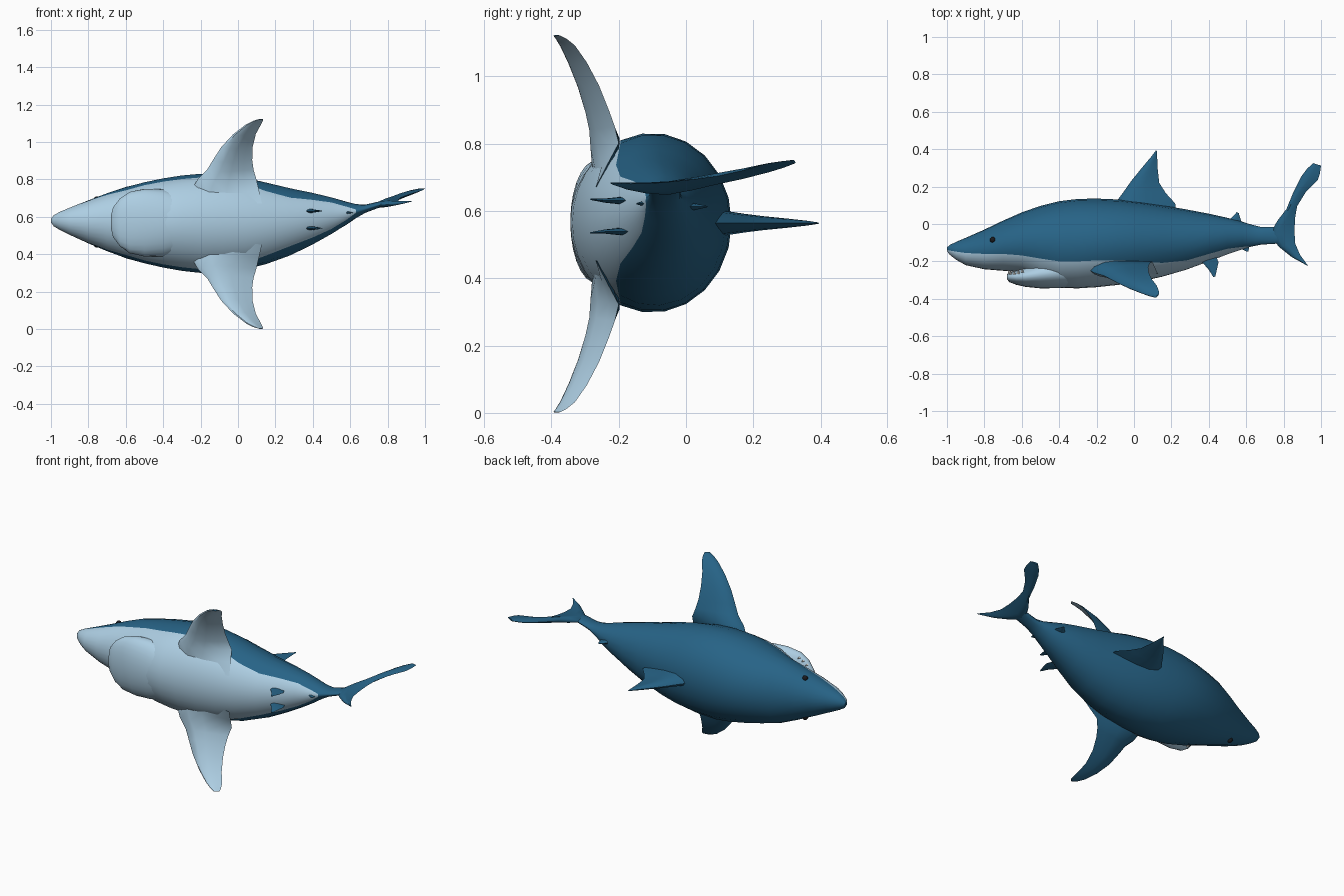
import bpy, bmesh, math
from mathutils import Vector


def material(name, rgb):
    m = bpy.data.materials.new(name)
    m.diffuse_color = (*rgb, 1)
    return m


BLUE = material("deep blue", (0.02, 0.125, 0.24))
PALE = material("pale blue", (0.42, 0.62, 0.77))
BLACK = material("black", (0.01, 0.01, 0.012))
WHITE = material("tooth white", (0.85, 0.85, 0.8))
MID = 0.562  # the animal lies on its side; this is its mid plane


def finish(name, bm, mats):
    bmesh.ops.recalc_face_normals(bm, faces=bm.faces)
    me = bpy.data.meshes.new(name)
    bm.to_mesh(me)
    bm.free()
    for m in mats:
        me.materials.append(m)
    ob = bpy.data.objects.new(name, me)
    bpy.context.collection.objects.link(ob)
    return ob


def skin(name, rings, upper, mats):
    """Bridge rings of points; the first 'upper' strips get material 0, the rest 1."""
    bm = bmesh.new()
    rows = [[bm.verts.new(p) for p in r] for r in rings]
    n = len(rows[0])
    for a, b in zip(rows, rows[1:]):
        for i in range(n):
            j = (i + 1) % n
            f = bm.faces.new((a[i], a[j], b[j], b[i]))
            f.material_index = 0 if i < upper else 1
    bm.faces.new(rows[0])
    bm.faces.new(rows[-1])
    return finish(name, bm, mats)


def loft(name, stations, mats, up=14, low=12):
    """Elliptical stations: x, top y, bottom y, half width, centre z, colour line y."""
    rings = []
    for x, top, bot, hw, zc, line in stations:
        c, a = (top + bot) / 2, (top - bot) / 2
        t = math.asin(max(-0.97, min(0.97, (line - c) / a)))
        angles = [t + (math.pi - 2 * t) * i / up for i in range(up)]
        angles += [math.pi - t + (math.pi + 2 * t) * i / low for i in range(low)]
        rings.append([(x, c + a * math.sin(g), zc + hw * math.cos(g)) for g in angles])
    return skin(name, rings, up, mats)


def fin(name, sections, normal, mats=(BLUE, BLUE)):
    """Sections: leading point, trailing point, thickness; a lens-shaped blade."""
    n = Vector(normal).normalized()
    shape = [(0.0, 0.0), (0.06, 0.55), (0.25, 1.0), (0.5, 0.85), (0.78, 0.4), (1.0, 0.0)]
    rings = []
    for le, te, t in sections:
        le, te = Vector(le), Vector(te)
        up = [le.lerp(te, f) + n * (h * t / 2) for f, h in shape]
        down = [le.lerp(te, f) - n * (h * t / 2) for f, h in shape[-2:0:-1]]
        rings.append(up + down)
    return skin(name, rings, len(shape) - 1, mats)


# Body
loft("body", [
    (-1.0, -0.125, -0.145, 0.010, 0.580, -0.138),
    (-0.985, -0.112, -0.165, 0.030, 0.579, -0.142),
    (-0.95, -0.095, -0.192, 0.050, 0.578, -0.148),
    (-0.90, -0.074, -0.220, 0.073, 0.576, -0.155),
    (-0.80, -0.030, -0.242, 0.115, 0.573, -0.160),
    (-0.70, 0.018, -0.250, 0.155, 0.571, -0.160),
    (-0.60, 0.062, -0.258, 0.192, 0.569, -0.168),
    (-0.50, 0.097, -0.310, 0.218, 0.568, -0.185),
    (-0.40, 0.122, -0.342, 0.240, 0.567, -0.200),
    (-0.30, 0.134, -0.344, 0.257, 0.566, -0.200),
    (-0.20, 0.136, -0.338, 0.267, 0.565, -0.195),
    (-0.08, 0.131, -0.325, 0.262, 0.565, -0.195),
    (0.04, 0.118, -0.306, 0.245, 0.564, -0.200),
    (0.15, 0.100, -0.282, 0.218, 0.565, -0.208),
    (0.28, 0.078, -0.244, 0.180, 0.573, -0.195),
    (0.40, 0.055, -0.200, 0.138, 0.590, -0.160),
    (0.50, 0.033, -0.162, 0.098, 0.606, -0.132),
    (0.58, 0.012, -0.135, 0.062, 0.619, -0.122),
    (0.63, -0.004, -0.120, 0.038, 0.630, -0.119),
    (0.68, -0.016, -0.110, 0.022, 0.643, -0.110),
    (0.75, -0.016, -0.106, 0.017, 0.664, -0.106),
    (0.82, -0.010, -0.095, 0.008, 0.680, -0.095),
], (BLUE, PALE))
for f in bpy.data.objects["body"].data.polygons:
    if f.center.x > 0.63:
        f.material_index = 0

# Lower jaw, running back into the belly
loft("lower_jaw", [
    (-0.68, -0.270, -0.292, 0.030, 0.572, -0.28),
    (-0.668, -0.260, -0.310, 0.080, 0.571, -0.28),
    (-0.63, -0.250, -0.325, 0.130, 0.570, -0.28),
    (-0.58, -0.225, -0.336, 0.164, 0.569, -0.28),
    (-0.50, -0.190, -0.344, 0.182, 0.568, -0.28),
    (-0.40, -0.170, -0.343, 0.180, 0.567, -0.28),
    (-0.30, -0.170, -0.335, 0.150, 0.566, -0.28),
], (PALE, PALE))

# Teeth along the jaw rim
bm = bmesh.new()
for side in (-1, 1):
    for x, y, w in ((-0.67, -0.265, 0.03), (-0.66, -0.262, 0.075),
                    (-0.64, -0.262, 0.105), (-0.618, -0.258, 0.125), (-0.597, -0.25, 0.142)):
        base = [bm.verts.new((x + dx, y - 0.008, 0.57 + side * w + dz))
                for dx, dz in ((-0.008, 0), (0, 0.006), (0.008, 0), (0, -0.006))]
        tip = bm.verts.new((x, y + 0.017, 0.57 + side * w))
        bm.faces.new(base)
        for i in range(4):
            bm.faces.new((base[i], base[(i + 1) % 4], tip))
finish("teeth", bm, [WHITE])

# Eyes
for side, label in ((-1, "right"), (1, "left")):
    bm = bmesh.new()
    bmesh.ops.create_uvsphere(bm, u_segments=12, v_segments=8, radius=0.016)
    bmesh.ops.translate(bm, verts=bm.verts, vec=(-0.755, -0.085, 0.572 + side * 0.121))
    finish(label + "_eye", bm, [BLACK])

# Pectoral and pelvic fins, mirrored across the mid plane
pectoral = [  # offset, leading x y, trailing x y, thickness
    (0.11, -0.24, -0.230, 0.128, -0.268, 0.07),
    (0.18, -0.25, -0.240, 0.112, -0.232, 0.09),
    (0.24, -0.215, -0.260, 0.098, -0.200, 0.085),
    (0.29, -0.165, -0.275, 0.083, -0.212, 0.062),
    (0.34, -0.135, -0.290, 0.076, -0.230, 0.052),
    (0.41, -0.090, -0.314, 0.078, -0.258, 0.043),
    (0.48, -0.025, -0.344, 0.095, -0.295, 0.034),
    (0.53, 0.040, -0.370, 0.122, -0.330, 0.024),
    (0.55, 0.080, -0.384, 0.132, -0.355, 0.016),
    (0.56, 0.112, -0.393, 0.135, -0.375, 0.008),
]
for side, label in ((-1, "right"), (1, "left")):
    fin(label + "_pectoral_fin",
        [((lx, ly, MID + side * d), (tx, ty, MID + side * d), t)
         for d, lx, ly, tx, ty, t in pectoral],
        (-0.2, 0.9, 0.35 * side), (BLUE, PALE))
    z = 0.585 + side * 0.046
    fin(label + "_pelvic_fin", [
        ((0.345, -0.15, z), (0.43, -0.15, z), 0.026),
        ((0.365, -0.205, z), (0.452, -0.205, z), 0.02),
        ((0.40, -0.245, z), (0.445, -0.235, z), 0.012),
        ((0.425, -0.285, z + side * 0.004), (0.435, -0.28, z + side * 0.004), 0.004)], (0, 0, 1))


def upright_fin(name, rows, depth):
    """Rows: leading x y, trailing x y, thickness; depth gives z for a point."""
    fin(name, [((a, b, depth(a, b)), (c, d, depth(c, d)), t) for a, b, c, d, t in rows],
        (0, 0, 1))


# Dorsal fins and anal fin
upright_fin("dorsal_fin", [
    (-0.11, 0.08, 0.225, 0.07, 0.085),
    (-0.085, 0.132, 0.22, 0.11, 0.07),
    (-0.05, 0.18, 0.17, 0.165, 0.055),
    (-0.015, 0.23, 0.135, 0.22, 0.042),
    (0.05, 0.31, 0.126, 0.30, 0.026),
    (0.095, 0.363, 0.124, 0.355, 0.014),
    (0.118, 0.395, 0.123, 0.39, 0.004)], lambda x, y: 0.564)
upright_fin("second_dorsal_fin", [
    (0.49, 0.01, 0.585, -0.01, 0.026),
    (0.525, 0.036, 0.572, 0.02, 0.018),
    (0.55, 0.064, 0.56, 0.058, 0.004)], lambda x, y: 0.613)
upright_fin("anal_fin", [
    (0.54, -0.11, 0.61, -0.10, 0.022),
    (0.57, -0.13, 0.615, -0.125, 0.014),
    (0.60, -0.147, 0.612, -0.147, 0.004)], lambda x, y: 0.622)

# Tail fin, swung to one side
upright_fin("tail_fin", [
    (0.918, -0.218, 0.932, -0.225, 0.006),
    (0.845, -0.178, 0.888, -0.165, 0.02),
    (0.775, -0.122, 0.862, -0.105, 0.03),
    (0.725, -0.06, 0.858, -0.04, 0.036),
    (0.765, 0.015, 0.861, 0.03, 0.036),
    (0.815, 0.08, 0.872, 0.095, 0.034),
    (0.852, 0.17, 0.918, 0.17, 0.03),
    (0.895, 0.255, 0.982, 0.235, 0.024),
    (0.925, 0.295, 0.994, 0.27, 0.018),
    (0.958, 0.325, 1.0, 0.312, 0.01)],
    lambda x, y: 0.67 + 0.2 * (x - 0.75) + 0.1 * y)

# Smooth shading everywhere, keeping sharp fin edges
for ob in bpy.context.scene.objects:
    ob.select_set(True)
    bpy.context.view_layer.objects.active = ob
bpy.ops.object.shade_smooth_by_angle(angle=math.radians(40))
